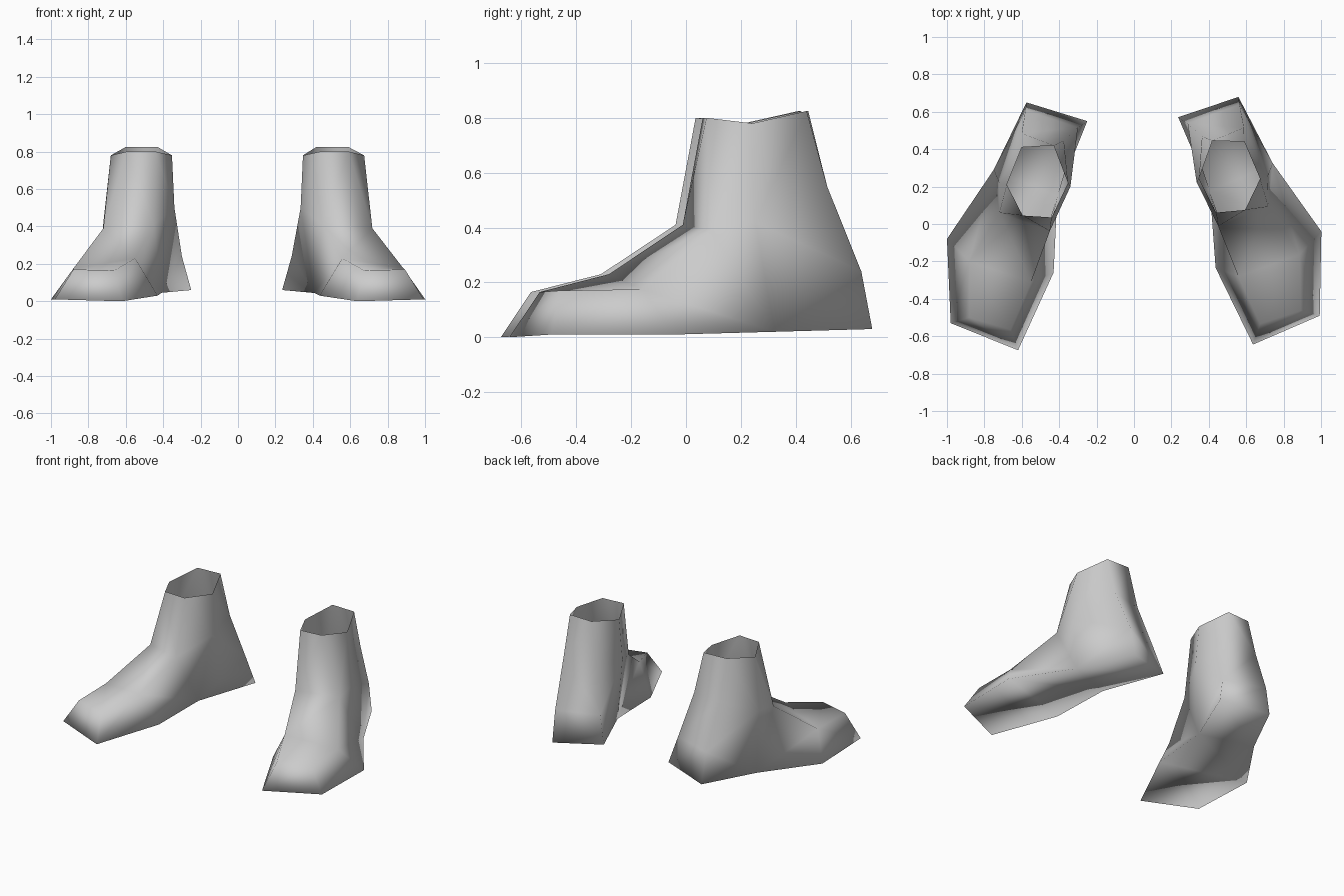
import bpy, bmesh
from mathutils import Matrix, Vector

cube = bpy.data.objects.get("Cube")
if cube:
    bpy.data.objects.remove(cube, do_unlink=True)

# One plain grey for everything
grey = bpy.data.materials.new("plain_grey")
grey.use_nodes = True
colour = (0.6, 0.6, 0.6, 1)
grey.diffuse_color = colour
grey.node_tree.nodes["Principled BSDF"].inputs["Base Color"].default_value = colour

SHAFT = ["front_out", "front_in", "side_in", "back_in", "back_out", "side_out"]
SOLE = ["toe_out", "toe_in", "mid_in", "side_in", "back_in", "back_out", "side_out", "mid_out"]

# Cross-sections, in the order of the names above
cuff = [(.595, .045, .80), (.44, .035, .80), (.353, .22, .78),
        (.43, .42, .825), (.60, .41, .825), (.68, .21, .78)]
ankle = [(.72, .06, .39), (.45, -.038, .41), (.34, .20, .50),
         (.375, .445, .54), (.60, .485, .55), (.72, .22, .42)]
# The sole is waisted on the inside, ahead of the heel
sole = [(.98, -.53, .01), (.62, -.675, 0), (.43, -.26, .03), (.41, .15, .045),
        (.25, .55, .06), (.575, .65, .03), (.75, .29, .02), (1, -.08, .01)]
# Instep and heel points between ankle and sole
middle = {"toe_out": (.88, -.50, .17), "toe_in": (.66, -.565, .165),
          "mid_in": (.55, -.31, .23), "mid_out": (.88, -.20, .175),
          "back_in": (.30, .515, .24), "back_out": (.58, .61, .24)}


def build_foot(name, transform):
    bm = bmesh.new()
    c, a, s, m = [{key: bm.verts.new(transform @ Vector(p)) for key, p in pairs}
                  for pairs in (zip(SHAFT, cuff), zip(SHAFT, ankle),
                                zip(SOLE, sole), middle.items())]
    # Open hexagonal shaft
    for k, n in zip(SHAFT, SHAFT[1:] + SHAFT[:1]):
        bm.faces.new((c[k], c[n], a[n], a[k]))
    # Instep and toe
    bm.faces.new((a["front_out"], a["front_in"], m["mid_in"], m["mid_out"]))
    bm.faces.new((m["mid_out"], m["mid_in"], m["toe_in"], m["toe_out"]))
    # Toe front and heel back
    for end in ("toe", "back"):
        i, o = end + "_in", end + "_out"
        bm.faces.new((m[o], m[i], s[i], s[o]))
    bm.faces.new((a["back_out"], a["back_in"], m["back_in"], m["back_out"]))
    # Inner and outer flanks
    for e in ("_in", "_out"):
        bm.faces.new((m["mid" + e], m["toe" + e], s["toe" + e], s["mid" + e]))
        bm.faces.new((m["mid" + e], s["mid" + e], s["side" + e]))
        bm.faces.new((a["front" + e], m["mid" + e], s["side" + e]))
        bm.faces.new((a["front" + e], s["side" + e], a["side" + e]))
        bm.faces.new((a["side" + e], s["side" + e], m["back" + e], a["back" + e]))
        bm.faces.new((s["side" + e], s["back" + e], m["back" + e]))
    # Sole
    for f, b in (("toe", "mid"), ("mid", "side"), ("side", "back")):
        bm.faces.new((s[f + "_out"], s[f + "_in"], s[b + "_in"], s[b + "_out"]))
    bmesh.ops.recalc_face_normals(bm, faces=bm.faces)
    for face in bm.faces:
        face.smooth = True
    mesh = bpy.data.meshes.new(name)
    bm.to_mesh(mesh)
    bm.free()
    mesh.materials.append(grey)
    foot = bpy.data.objects.new(name, mesh)
    bpy.context.collection.objects.link(foot)


# Mirrored pair, the left one turned and set back slightly
build_foot("right_foot", Matrix.Scale(-1, 4, (1, 0, 0)))
build_foot("left_foot", Matrix.Translation((0, .015, 0)) @ Matrix.Rotation(.025, 4, "Z"))
